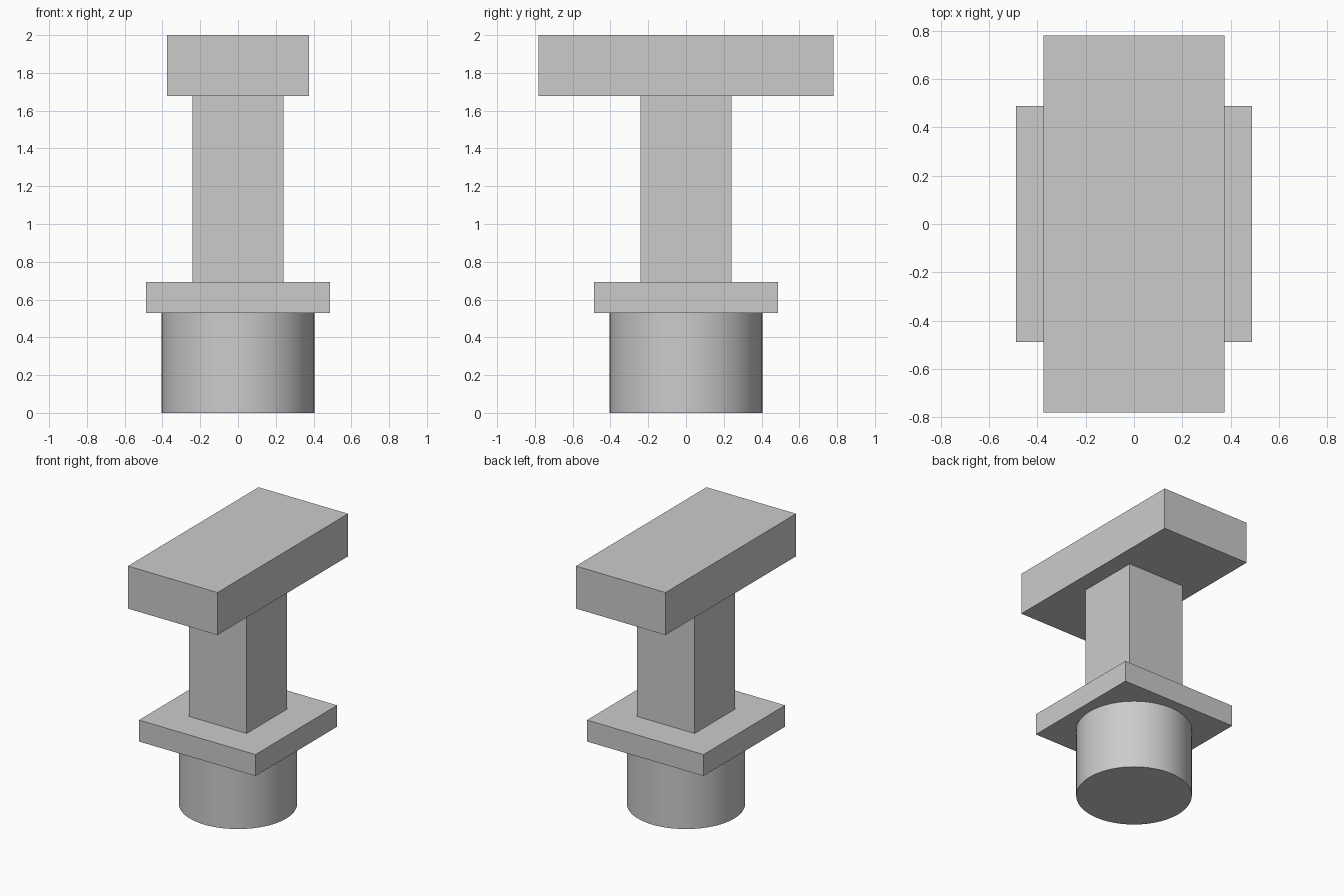
import bpy
import math

cube = bpy.data.objects.get("Cube")
if cube:
    bpy.data.objects.remove(cube, do_unlink=True)

# Single plain grey material
grey = bpy.data.materials.new("light_grey")
grey.use_nodes = True
colour = (0.6, 0.6, 0.6, 1.0)
grey.diffuse_color = colour
for node in grey.node_tree.nodes:
    if node.type == 'BSDF_PRINCIPLED':
        node.inputs["Base Color"].default_value = colour


def finish(name):
    obj = bpy.context.object
    obj.name = name
    obj.data.name = name
    obj.data.materials.append(grey)
    return obj


def block(name, width, depth, bottom, top):
    """Centred box between two heights."""
    bpy.ops.mesh.primitive_cube_add(size=1, location=(0, 0, (bottom + top) / 2))
    bpy.context.object.scale = (width, depth, top - bottom)
    bpy.ops.object.transform_apply(location=False, rotation=False, scale=True)
    return finish(name)


base_top, plate_top, post_top, head_top = 0.53, 0.692, 1.678, 2.0

# Round base
bpy.ops.mesh.primitive_cylinder_add(vertices=64, radius=0.405, depth=base_top,
                                    location=(0, 0, base_top / 2))
finish("round_base")
bpy.ops.object.shade_smooth_by_angle(angle=math.radians(30))

# Square plate, post and long head
block("square_plate", 0.976, 0.976, base_top, plate_top)
block("square_post", 0.484, 0.484, plate_top, post_top)
block("long_head", 0.75, 1.562, post_top, head_top)
